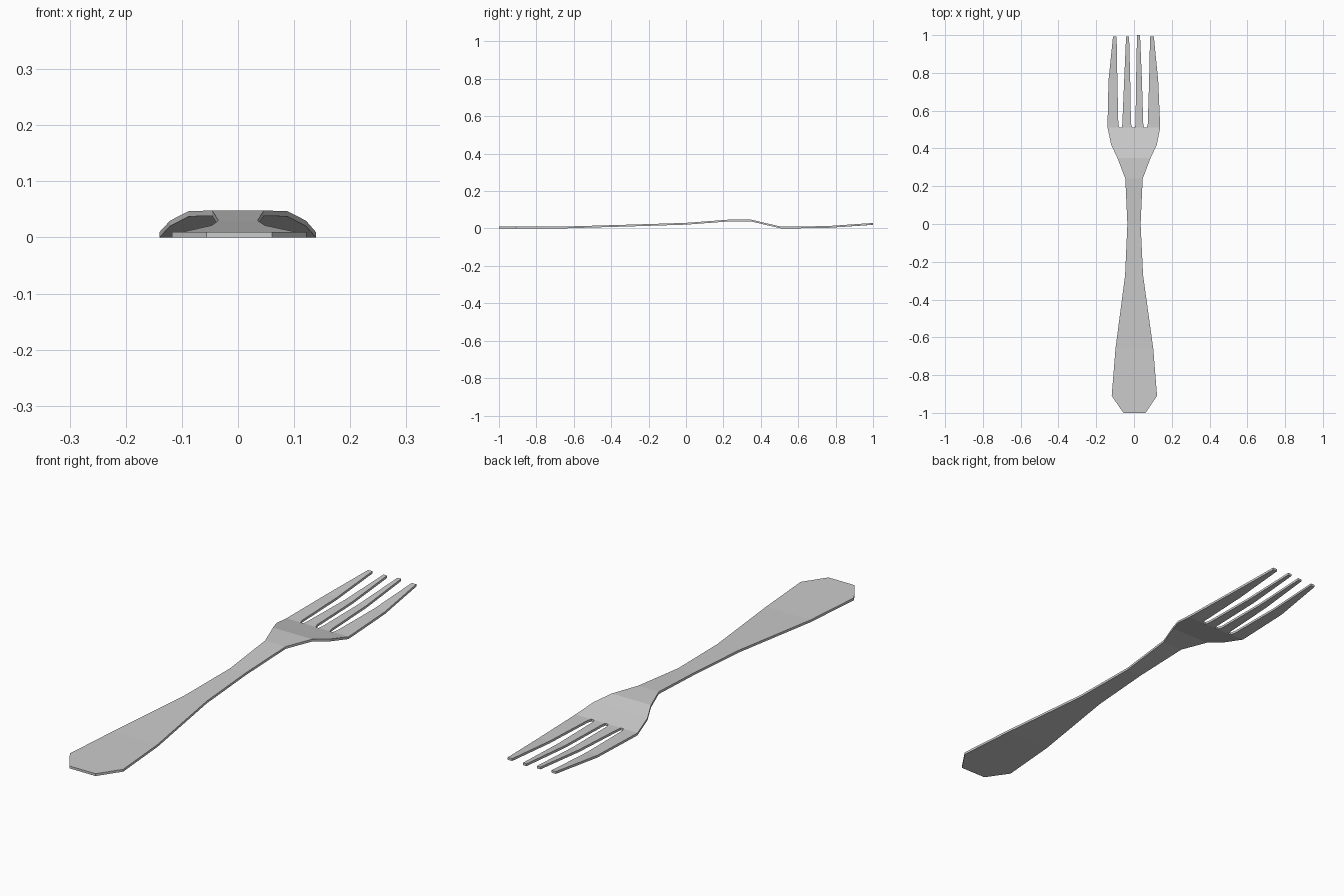
import bpy, bmesh

THICK = 0.0095

# Handle and neck stations: y, top z, left x, right x
BODY = [
    (-1.0, 0.0095, -0.056, 0.061), (-0.91, 0.0095, -0.118, 0.122),
    (-0.66, 0.0100, -0.098, 0.102), (-0.27, 0.0215, -0.047, 0.048),
    (0.0, 0.0300, -0.035, 0.035), (0.24, 0.0480, -0.046, 0.046),
    (0.35, 0.0470, -0.088, 0.088), (0.42, 0.0300, -0.121, 0.121),
]
# Tine stations: y, top z, then left and right x of the four tines
TINES = [
    (0.51, 0.0095, [-0.140, -0.077, -0.064, -0.008, 0.005, 0.054, 0.068, 0.139]),
    (0.53, 0.0095, [-0.140, -0.083, -0.062, -0.016, 0.008, 0.049, 0.073, 0.138]),
    (0.76, 0.0130, [-0.135, -0.088, -0.052, -0.020, 0.011, 0.042, 0.080, 0.128]),
    (0.993, 0.0290, [-0.111, -0.092, -0.042, -0.026, 0.016, 0.032, 0.085, 0.105]),
]

bm = bmesh.new()


def row(y, z, xs):
    return [bm.verts.new((x, y, z)) for x in xs]


# Handle, neck and shoulder sheet
body = [row(y, z, (l, r)) for y, z, l, r in BODY]
for a, b in zip(body, body[1:]):
    bm.faces.new((a[0], a[1], b[1], b[0]))

# Root of the tines joins the shoulder along one straight line
tines = [row(*t) for t in TINES]
bm.faces.new([body[-1][0], body[-1][1]] + tines[0][::-1])

# Four tapering tines
for a, b in zip(tines, tines[1:]):
    for i in range(0, 8, 2):
        bm.faces.new((a[i], a[i + 1], b[i + 1], b[i]))
for v in tines[-1][4:6]:
    v.co.y = 1.0

# Give the sheet its thickness
res = bmesh.ops.extrude_face_region(bm, geom=bm.faces[:], use_keep_orig=True)
low = [g for g in res["geom"] if isinstance(g, bmesh.types.BMVert)]
bmesh.ops.translate(bm, vec=(0, 0, -THICK), verts=low)
bmesh.ops.recalc_face_normals(bm, faces=bm.faces[:])

mesh = bpy.data.meshes.new("fork")
bm.to_mesh(mesh)
bm.free()
bpy.context.collection.objects.link(bpy.data.objects.new("fork", mesh))
